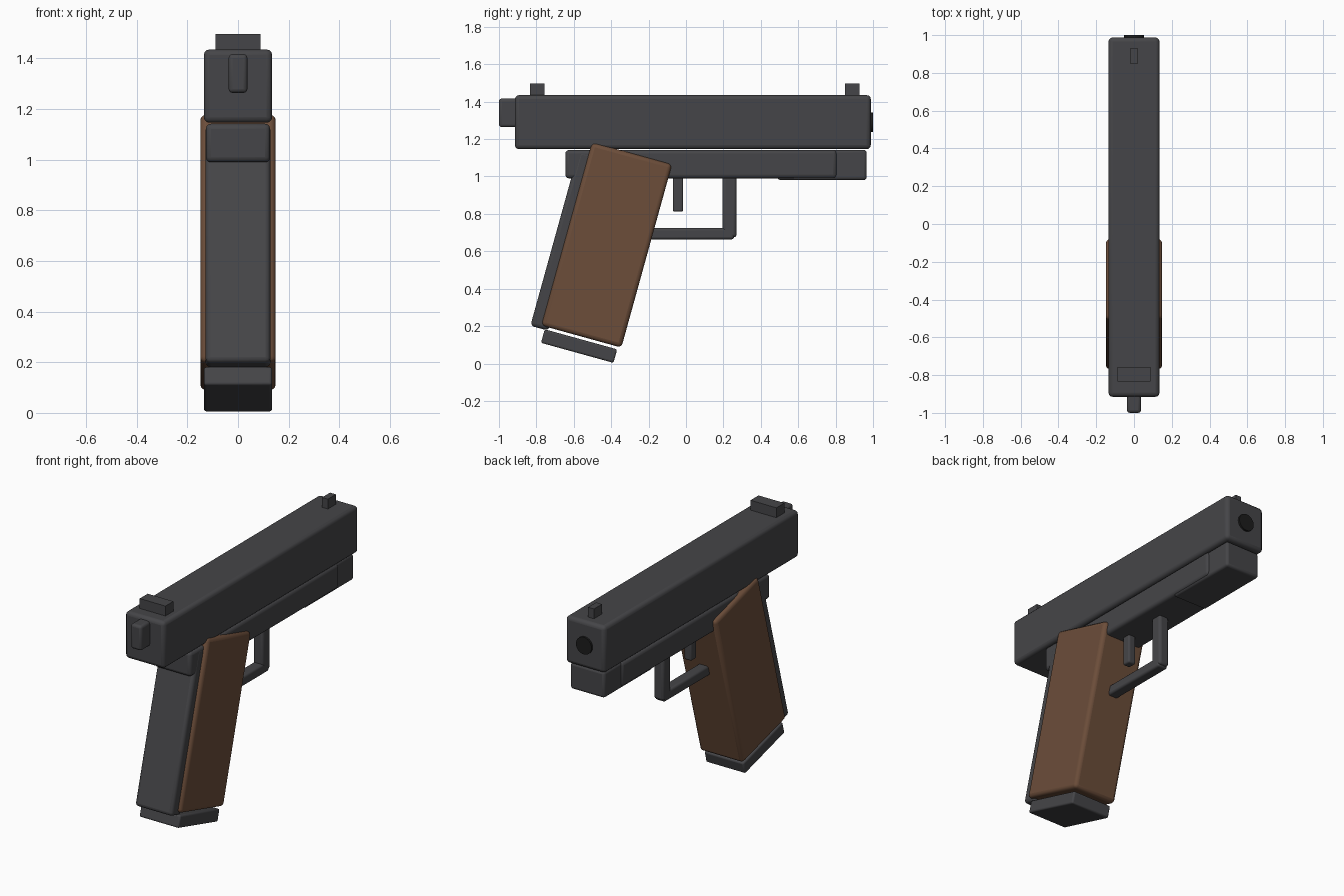
import bpy, math
from mathutils import Matrix, Vector

if "Cube" in bpy.data.objects:
    bpy.data.objects.remove(bpy.data.objects["Cube"])


def material(name, rgb):
    m = bpy.data.materials.new(name)
    m.diffuse_color = (*rgb, 1)
    m.use_nodes = True
    m.node_tree.nodes["Principled BSDF"].inputs["Base Color"].default_value = m.diffuse_color
    return m


STEEL = material("dark_steel", (0.06, 0.06, 0.065))
WOOD = material("brown_grip", (0.15, 0.075, 0.042))
BLACK = material("bore_black", (0.012, 0.012, 0.012))
TILT = 0.27                              # rake of the grip
GRIP = Vector((0, -0.424, 0.634))        # grip centre


def finish(name, mat, bevel):
    o = bpy.context.object
    o.name = name
    o.data.materials.append(mat)
    if bevel:
        b = o.modifiers.new("Bevel", 'BEVEL')
        b.width, b.segments = bevel, 3
    bpy.ops.object.shade_smooth_by_angle(angle=math.radians(35))
    return o


def box(name, w, y, z, bevel=0.02, mat=STEEL, tilted=False):
    """Box centred on x, spanning y and z ranges (grip-local when tilted)."""
    bpy.ops.mesh.primitive_cube_add(size=1)
    o = bpy.context.object
    o.data.transform(Matrix.Diagonal((w, y[1] - y[0], z[1] - z[0], 1)))
    o.data.transform(Matrix.Translation((0, sum(y) / 2, sum(z) / 2)))
    if tilted:
        o.location = GRIP
        o.rotation_euler.x = -TILT
    return finish(name, mat, bevel)


# Slide with sights and rear hammer
box("slide", 0.27, (-0.915, 0.988), (1.146, 1.435), 0.022)
box("rear_sight", 0.176, (-0.835, -0.757), (1.42, 1.496), 0)
box("front_sight", 0.04, (0.85, 0.928), (1.42, 1.496), 0)
box("hammer", 0.074, (-1.0, -0.88), (1.264, 1.417), 0.015)

# Muzzle opening
bpy.ops.mesh.primitive_cylinder_add(vertices=32, radius=0.053, depth=0.06,
                                    location=(0, 0.97, 1.29),
                                    rotation=(math.pi / 2, 0, 0))
finish("muzzle", BLACK, 0)

# Frame and dust cover
box("frame", 0.254, (-0.645, 0.807), (0.99, 1.142))
box("dust_cover", 0.235, (0.49, 0.966), (0.981, 1.142), 0.015)

# Trigger and guard
box("trigger", 0.05, (-0.07, -0.015), (0.812, 1.02), 0.01)
box("guard_front", 0.068, (0.195, 0.27), (0.675, 1.0), 0.015)
box("guard_bottom", 0.068, (-0.2, 0.257), (0.664, 0.725), 0.013)

# Grip, backstrap and magazine base, all raked by the same angle
box("grip", 0.298, (-0.222, 0.222), (-0.508, 0.508), 0.022, WOOD, True)
box("backstrap", 0.256, (-0.278, -0.178), (-0.525, 0.45), 0.02, STEEL, True)
box("magazine_base", 0.27, (-0.199, 0.203), (-0.598, -0.523), 0.01, STEEL, True)
